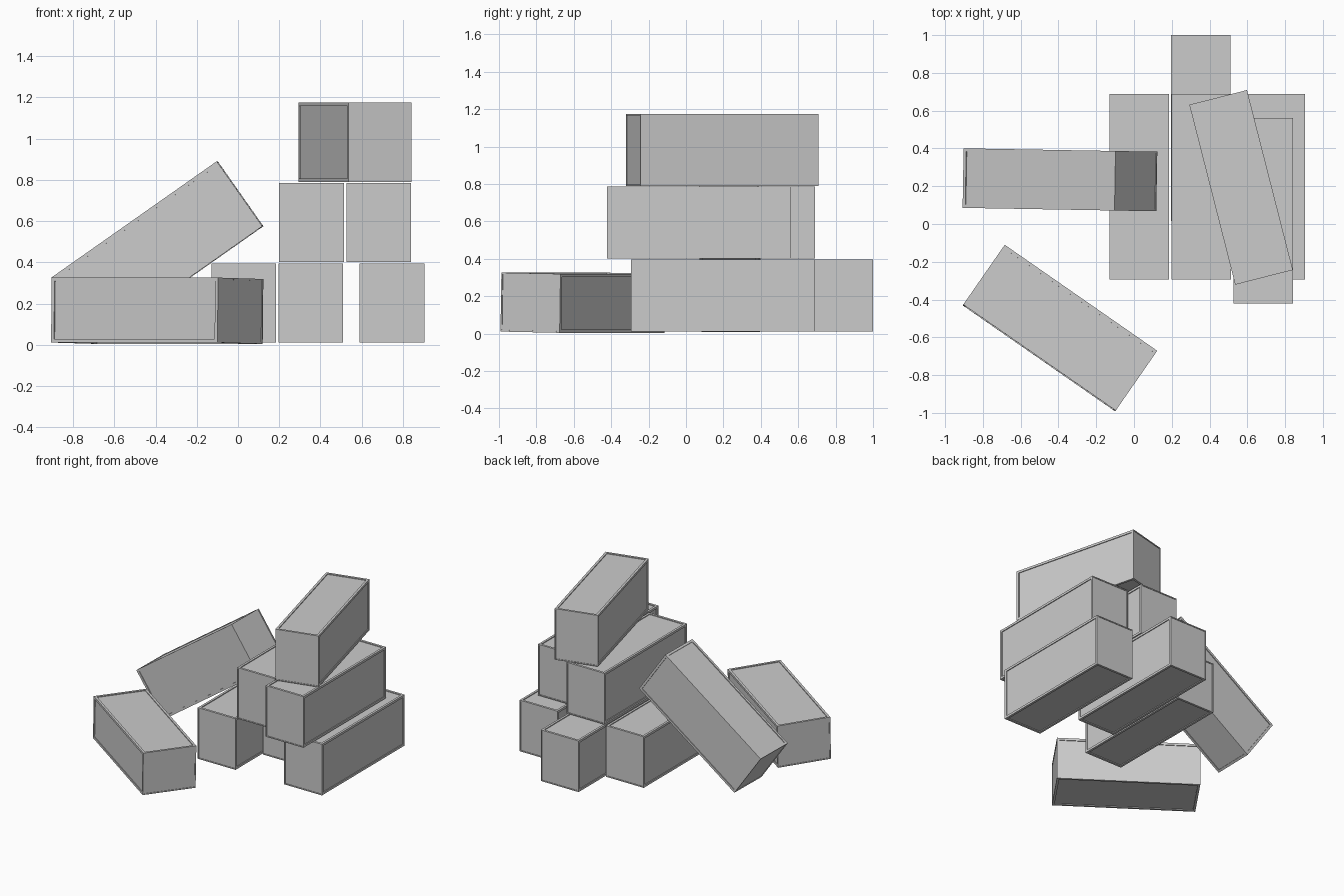
import bpy, bmesh
from math import radians
from mathutils import Matrix, Vector

if "Cube" in bpy.data.objects:
    bpy.data.objects.remove(bpy.data.objects["Cube"])

WIDTH, LENGTH, HEIGHT = 0.315, 0.983, 0.385


def panel(bm, face, border, depth):
    """Sink a flat panel into a face, leaving a raised frame around it."""
    bmesh.ops.inset_region(bm, faces=[face], thickness=border, use_even_offset=True)
    shift = -face.normal.copy() * depth
    # straight step walls between frame and panel
    new = bmesh.ops.extrude_discrete_faces(bm, faces=[face])["faces"][0]
    bmesh.ops.translate(bm, vec=shift, verts=new.verts)


def container_mesh():
    """One box with framed sides; long axis along y."""
    bm = bmesh.new()
    bmesh.ops.create_cube(bm, size=1.0)
    bmesh.ops.scale(bm, vec=(WIDTH, LENGTH, HEIGHT), verts=bm.verts)
    bm.normal_update()
    for face in list(bm.faces):
        is_end = abs(face.normal.y) > 0.5
        panel(bm, face, 0.008 if is_end else 0.017, 0.004 if is_end else 0.006)
    bmesh.ops.recalc_face_normals(bm, faces=bm.faces)
    mesh = bpy.data.meshes.new("container")
    bm.to_mesh(mesh)
    bm.free()
    return mesh


mesh = container_mesh()


def place(name, centre, rotation=Matrix.Identity(4)):
    obj = bpy.data.objects.new(name, mesh)
    bpy.context.collection.objects.link(obj)
    obj.matrix_world = Matrix.Translation(Vector(centre)) @ rotation


def rot(axis, degrees):
    return Matrix.Rotation(radians(degrees), 4, axis)


LOW, MID, TOP = 0.203, 0.593, 0.982

# bottom row of the stack
place("lower_container_left", (0.028, 0.197, LOW))
place("lower_container_back", (0.353, 0.508, LOW))
place("lower_container_right", (0.748, 0.197, LOW))

# middle row
place("middle_container_left", (0.356, 0.197, MID))
place("middle_container_right", (0.683, 0.070, MID))

# top container, turned askew
place("top_container", (0.567, 0.194, TOP), rot('Z', 14.3))

# container tipped on its side in front
place("fallen_container", (-0.392, -0.551, 0.165),
      rot('Z', -34.8) @ rot('X', -1.0) @ rot('Z', 90) @ rot('Y', 90))

# container leaning against the stack
place("leaning_container", (-0.392, 0.234, 0.450),
      rot('Z', -1.0) @ rot('Y', -35.1) @ rot('Z', 90))
